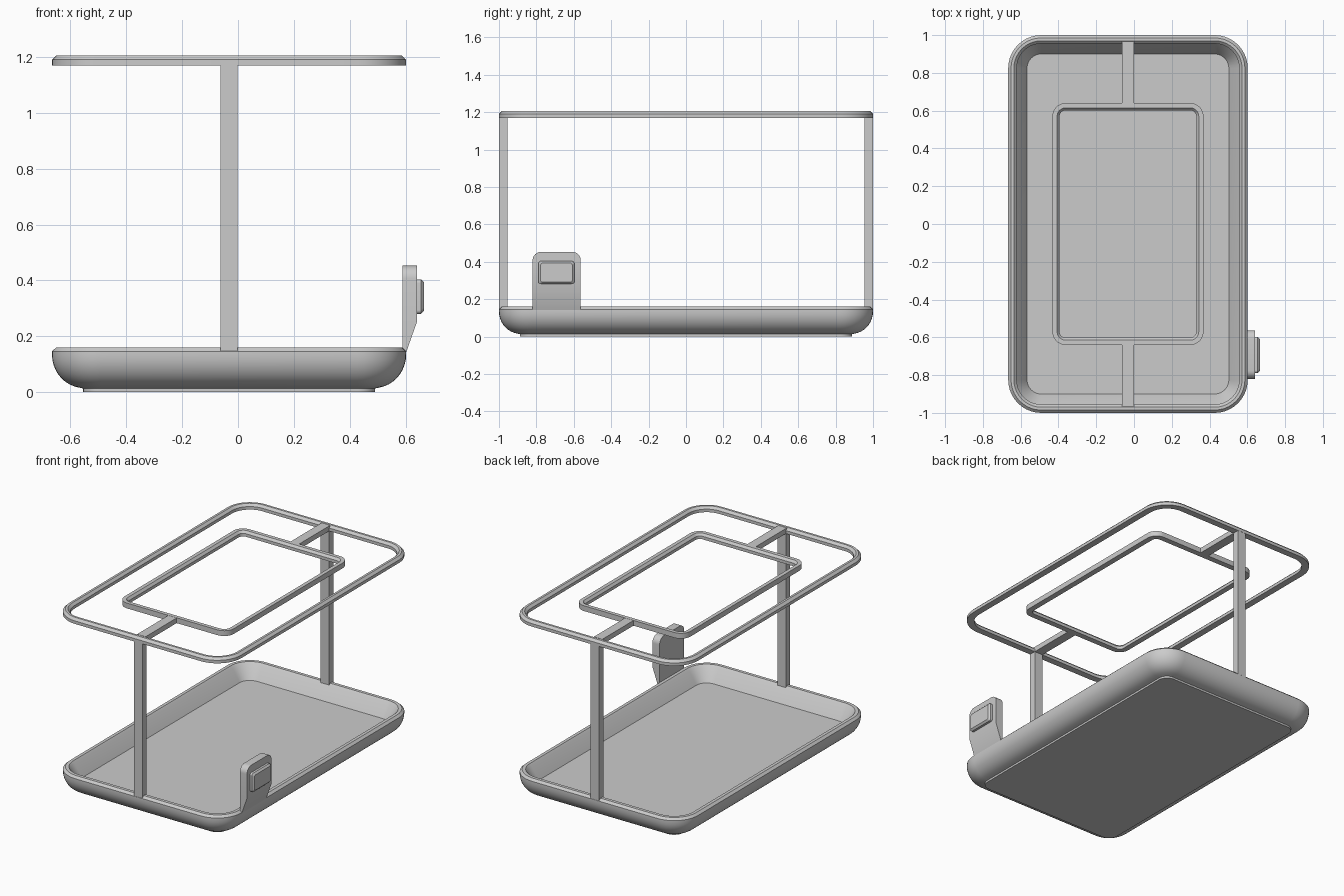
import bpy, bmesh, math
from mathutils import Vector

if "Cube" in bpy.data.objects:
    bpy.data.objects.remove(bpy.data.objects["Cube"])

CX = -0.032            # centre of the tray and upper frame
HX, HY = 0.634, 1.0    # half sizes of the outer outline


def rounded_rect(cx, cy, hx, hy, r, n=10):
    pts = []
    for sx, sy, a0 in ((1, 1, 0), (-1, 1, 90), (-1, -1, 180), (1, -1, 270)):
        for i in range(n + 1):
            a = math.radians(a0 + 90 * i / n)
            pts.append((cx + sx * (hx - r) + r * math.cos(a),
                        cy + sy * (hy - r) + r * math.sin(a)))
    return pts


def finish(name, bm, smooth=True):
    bmesh.ops.recalc_face_normals(bm, faces=bm.faces)
    me = bpy.data.meshes.new(name)
    bm.to_mesh(me)
    bm.free()
    ob = bpy.data.objects.new(name, me)
    bpy.context.collection.objects.link(ob)
    if smooth:
        bpy.ops.object.select_all(action='DESELECT')
        ob.select_set(True)
        bpy.context.view_layer.objects.active = ob
        bpy.ops.object.shade_smooth_by_angle(angle=math.radians(30))
    return ob


def loft(name, centre, half, radius, profile, closed, axes=lambda u, v, w: (u, v, w)):
    """Sweep (inset, height) profile points round a rounded rectangle."""
    bm = bmesh.new()
    rings = []
    for inset, w in profile:
        pts = rounded_rect(*centre, half[0] - inset, half[1] - inset,
                           max(radius - inset, 0.012))
        rings.append([bm.verts.new(axes(u, v, w)) for u, v in pts])
    pairs = list(zip(rings, rings[1:]))
    if closed:
        pairs.append((rings[-1], rings[0]))
    else:
        bm.faces.new(rings[0])
        bm.faces.new(rings[-1])
    for a, b in pairs:
        for i in range(len(a)):
            j = (i + 1) % len(a)
            bm.faces.new((a[i], a[j], b[j], b[i]))
    return finish(name, bm)


def box(name, lo, hi):
    bm = bmesh.new()
    bmesh.ops.create_cube(bm, size=1)
    lo, hi = Vector(lo), Vector(hi)
    for v in bm.verts:
        v.co = (lo + hi) / 2 + v.co * (hi - lo)
    return finish(name, bm, False)


# Tray: foot, rounded underside, chamfered rim, sloping inner wall, floor
arc = [(0.115 * (1 - math.cos(t)), 0.135 - 0.12 * math.sin(t))
       for t in (math.radians(90 - 9 * i) for i in range(11))]
arc[0] = (0.11, 0.015)
tray = [(0.112, 0.0), (0.112, 0.013)] + arc[1:]
tray += [(0.0, 0.146), (0.015, 0.16), (0.036, 0.16), (0.047, 0.148), (0.1, 0.065)]
loft("tray", (CX, 0), (HX, HY), 0.175, tray, False)

# Upper outer frame and inner frame
loft("upper_frame", (CX, 0), (HX, HY), 0.175,
     [(0, 1.17), (0, 1.19), (0.015, 1.205), (0.03, 1.205), (0.045, 1.19), (0.045, 1.17)], True)
loft("inner_frame", (CX, 0), (0.4, 0.64), 0.07,
     [(0, 1.17), (0, 1.205), (0.025, 1.205), (0.038, 1.19), (0.038, 1.17)], True)

# Posts and connecting bars, front and back
for side, s in (("front", -1), ("back", 1)):
    y0, y1 = sorted((s * 0.955, s * 0.999))
    box(side + "_post", (CX - 0.031, y0, 0.14), (CX + 0.031, y1, 1.19))
    y0, y1 = sorted((s * 0.62, s * 0.965))
    box(side + "_bar", (CX - 0.031, y0, 1.17), (CX + 0.031, y1, 1.204))

# Side bracket: plate with rounded top corners, tapering into the rim
bm = bmesh.new()
ya, yb, top, r = -0.82, -0.563, 0.453, 0.045
outline = [(ya, 0.14), (ya, 0.25)]
for cy, a0 in ((ya + r, 180), (yb - r, 90)):
    for i in range(9):
        a = math.radians(a0 - 90 * i / 8)
        outline.append((cy + r * math.cos(a), top - r + r * math.sin(a)))
outline += [(yb, 0.25), (yb, 0.14)]
inner = [bm.verts.new((0.588, y, z)) for y, z in outline]
outer = [bm.verts.new((0.64 if z > 0.2 else 0.601, y, z)) for y, z in outline]
bm.faces.new(inner)
bm.faces.new(outer[1:-1])
bm.faces.new((outer[0], outer[1], outer[-2], outer[-1]))
for i in range(len(inner)):
    j = (i + 1) % len(inner)
    bm.faces.new((inner[i], inner[j], outer[j], outer[i]))
finish("side_bracket", bm)

# Button on the bracket
loft("button", (-0.693, 0.342), (0.096, 0.062), 0.014,
     [(0, 0.63), (0, 0.655), (0.011, 0.666)], False,
     axes=lambda u, v, w: (w, u, v))
